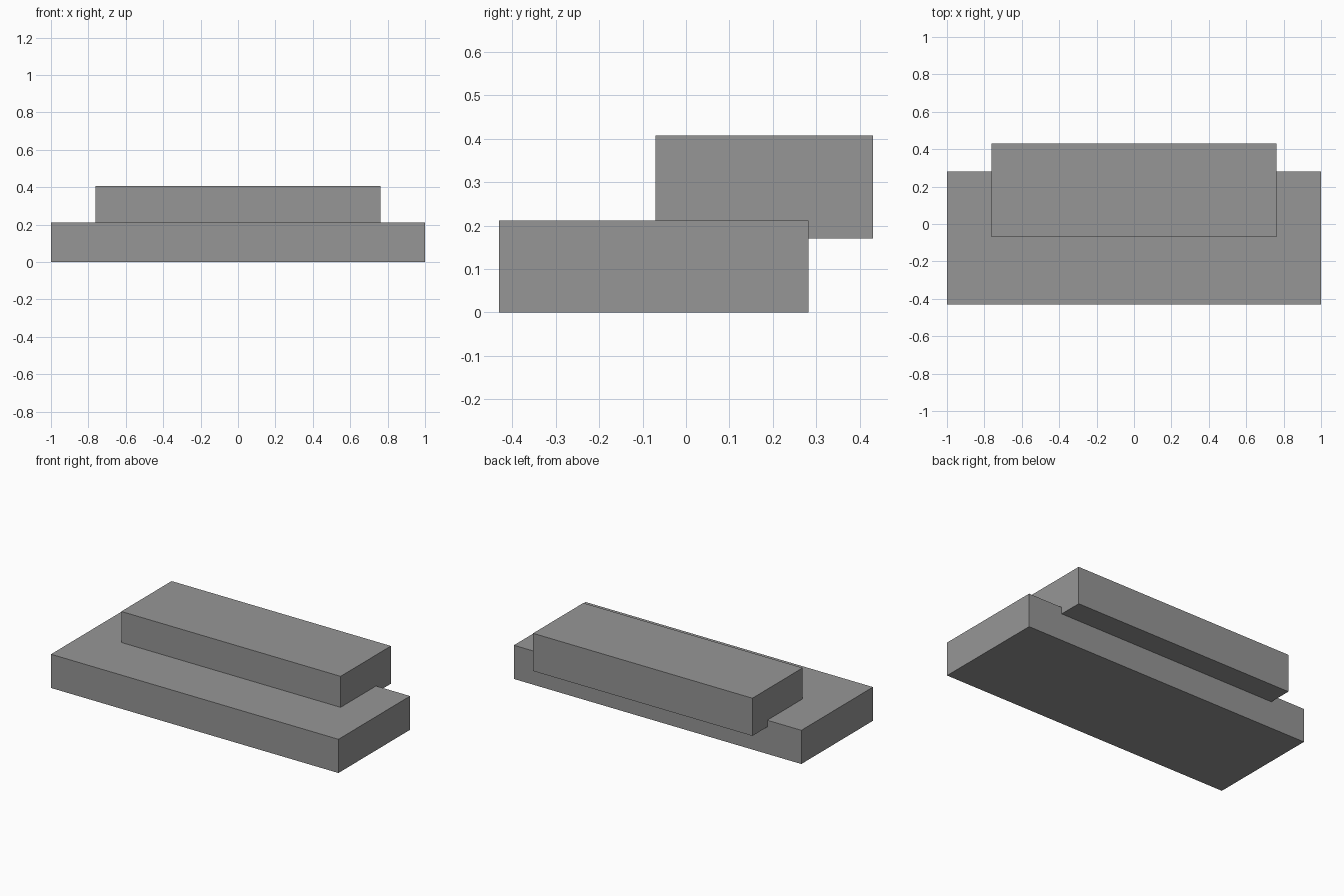
import bpy
from mathutils import Vector

cube = bpy.data.objects.get("Cube")
if cube:
    bpy.data.objects.remove(cube, do_unlink=True)

# Single plain grey
grey = bpy.data.materials.new("plain_grey")
grey.use_nodes = True
colour = (0.305, 0.305, 0.305, 1)
grey.diffuse_color = colour
grey.node_tree.nodes["Principled BSDF"].inputs["Base Color"].default_value = colour


def block(name, low, high):
    """Flat-faced box between two opposite corners."""
    low, high = Vector(low), Vector(high)
    bpy.ops.mesh.primitive_cube_add(size=1, location=(low + high) / 2)
    obj = bpy.context.object
    obj.name = name
    obj.scale = high - low
    bpy.ops.object.transform_apply(location=False, rotation=False, scale=True)
    obj.data.materials.append(grey)
    return obj


# Wide base slab
block("lower_slab", (-1, -0.43, 0), (1, 0.282, 0.212))

# Narrower slab, sunk into the base and overhanging its back edge
block("upper_slab", (-0.763, -0.07, 0.17), (0.763, 0.43, 0.407))
